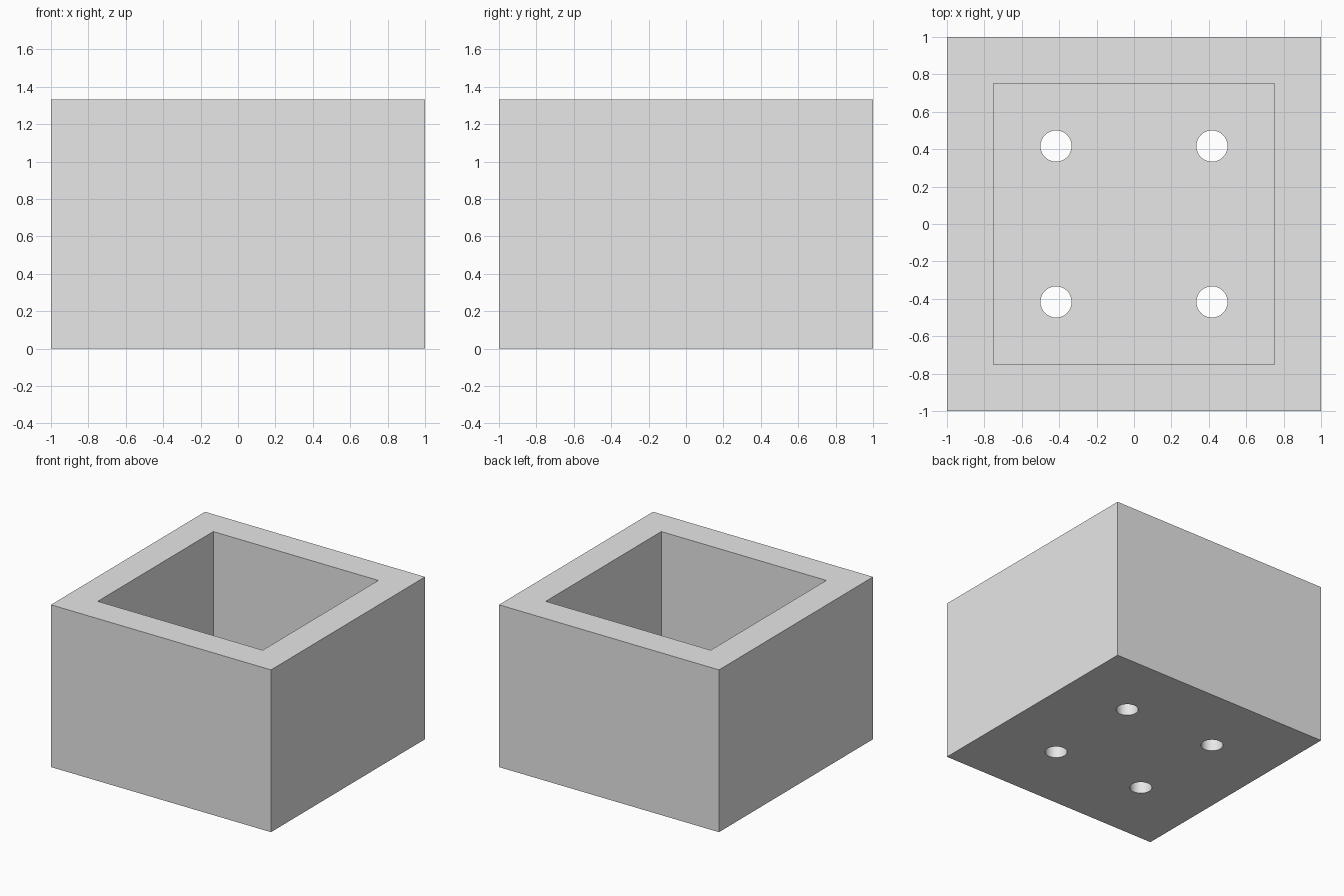
import bpy
import math

old = bpy.data.objects.get("Cube")
if old:
    bpy.data.objects.remove(old, do_unlink=True)

SIZE, HEIGHT = 2.0, 4 / 3
WALL = FLOOR = 0.25
HOLE_RADIUS, HOLE_OFFSET = 1 / 12, 5 / 12

grey = bpy.data.materials.new("light_grey")
grey.use_nodes = True
colour = (0.8, 0.8, 0.8, 1)
grey.diffuse_color = colour
grey.node_tree.nodes["Principled BSDF"].inputs["Base Color"].default_value = colour


def block(name, width, bottom, top):
    """Square block between two heights, centred on the z axis."""
    bpy.ops.mesh.primitive_cube_add(size=1, location=(0, 0, (bottom + top) / 2))
    obj = bpy.context.object
    obj.name = name
    obj.scale = (width, width, top - bottom)
    bpy.ops.object.transform_apply(location=True, rotation=False, scale=True)
    return obj


def cut(target, cutter):
    """Subtract a cutter from the target, then discard the cutter."""
    cutter.hide_render = True
    mod = target.modifiers.new("cut", "BOOLEAN")
    mod.operation = "DIFFERENCE"
    mod.solver = "EXACT"
    mod.object = cutter
    bpy.context.view_layer.objects.active = target
    bpy.ops.object.modifier_apply(modifier=mod.name)
    bpy.data.objects.remove(cutter, do_unlink=True)


# Square planter body with an open cavity
planter = block("planter_box", SIZE, 0, HEIGHT)
cut(planter, block("cavity_cutter", SIZE - 2 * WALL, FLOOR, HEIGHT + 0.2))

# Four round drain holes through the floor
for x in (-HOLE_OFFSET, HOLE_OFFSET):
    for y in (-HOLE_OFFSET, HOLE_OFFSET):
        bpy.ops.mesh.primitive_cylinder_add(
            vertices=64, radius=HOLE_RADIUS, depth=4 * FLOOR, location=(x, y, 0))
        bpy.context.object.name = "drain_cutter"
        cut(planter, bpy.context.object)

planter.data.materials.clear()
planter.data.materials.append(grey)

# Smooth hole walls, crisp edges
bpy.ops.object.select_all(action="DESELECT")
planter.select_set(True)
bpy.context.view_layer.objects.active = planter
bpy.ops.object.shade_smooth_by_angle(angle=math.radians(30))
